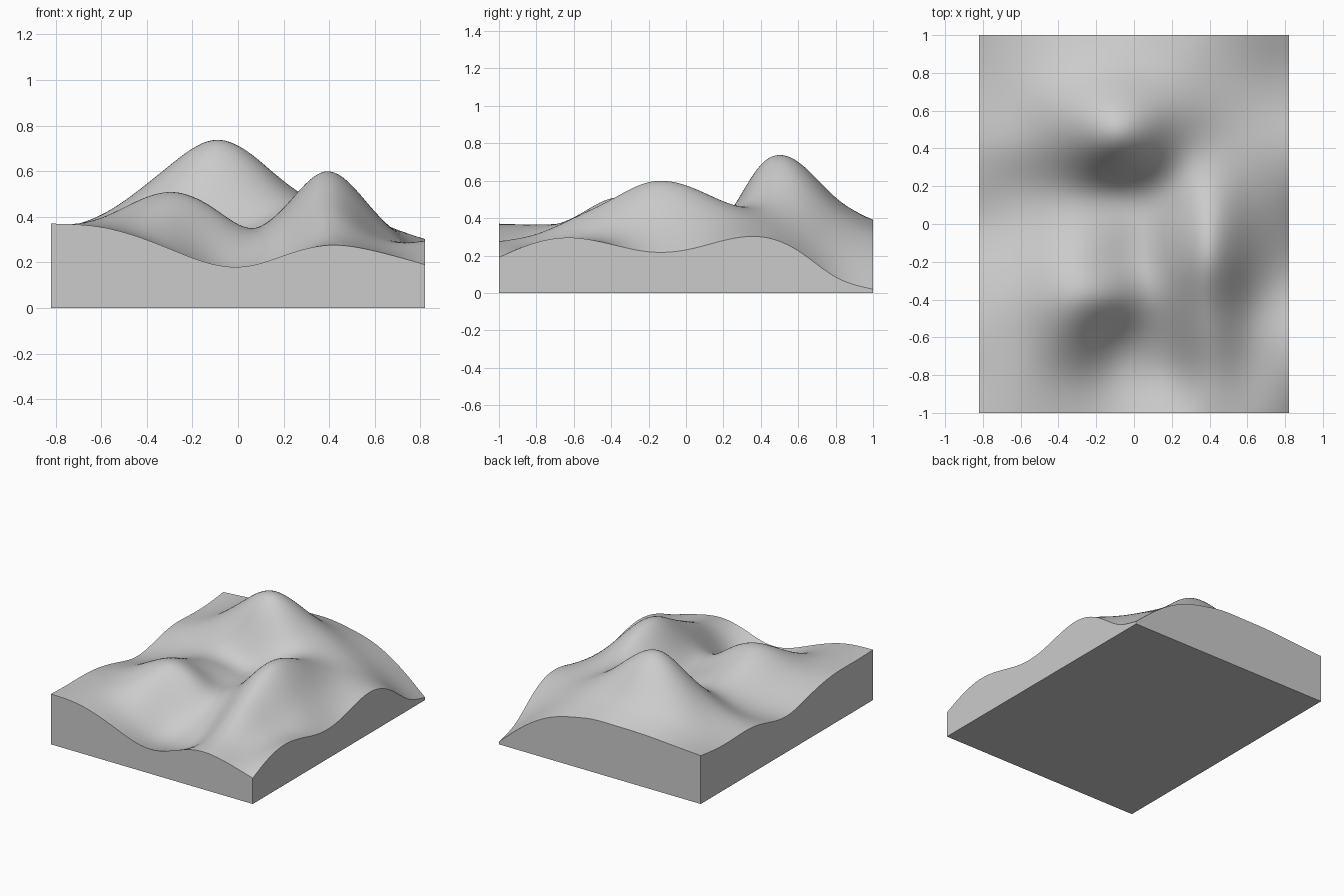
import bpy, bmesh, math

if "Cube" in bpy.data.objects:
    bpy.data.objects.remove(bpy.data.objects["Cube"])

# Terrain heights on a coarse control net: one row per y station, one value per x station
XS = [-.82, -.6, -.3, -.1, .05, .2, .39, .6, .82]
YS = [-1 + .2 * i for i in range(11)]
NET = [
    [.37, .355, .26, .19, .185, .23, .275, .25, .19],
    [.365, .36, .265, .16, .15, .19, .31, .27, .27],
    [.365, .38, .38, .25, .215, .265, .40, .31, .295],
    [.345, .395, .505, .425, .335, .375, .50, .35, .26],
    [.30, .355, .46, .39, .345, .435, .592, .41, .22],
    [.265, .305, .385, .35, .335, .43, .575, .42, .23],
    [.295, .32, .40, .39, .385, .42, .49, .395, .28],
    [.335, .395, .58, .685, .63, .52, .44, .37, .30],
    [.335, .405, .61, .70, .655, .55, .43, .325, .225],
    [.335, .385, .48, .51, .49, .45, .37, .25, .085],
    [.355, .37, .388, .39, .388, .365, .315, .20, .02],
]
NX, NY = 83, 101


def spline(xs, vs):
    """Natural cubic spline through the given stations."""
    n = len(xs)
    h = [xs[i + 1] - xs[i] for i in range(n - 1)]
    m, c, d = [0] * n, [0] * n, [0] * n
    for i in range(1, n - 1):
        r = 6 * ((vs[i + 1] - vs[i]) / h[i] - (vs[i] - vs[i - 1]) / h[i - 1])
        p = 2 * (h[i - 1] + h[i]) - h[i - 1] * c[i - 1]
        c[i] = h[i] / p
        d[i] = (r - h[i - 1] * d[i - 1]) / p
    for i in range(n - 2, 0, -1):
        m[i] = d[i] - c[i] * m[i + 1]

    def f(x):
        i = 0
        while i < n - 2 and x > xs[i + 1]:
            i += 1
        a, b = (xs[i + 1] - x) / h[i], (x - xs[i]) / h[i]
        return (a * vs[i] + b * vs[i + 1]
                + ((a ** 3 - a) * m[i] + (b ** 3 - b) * m[i + 1]) * h[i] ** 2 / 6)
    return f


# Rolling top surface
bm = bmesh.new()
rows = [spline(XS, r) for r in NET]
px = [-.82 + 1.64 * i / (NX - 1) for i in range(NX)]
py = [-1 + 2 * j / (NY - 1) for j in range(NY)]
top = [[None] * NY for _ in px]
for i, x in enumerate(px):
    column = spline(YS, [r(x) for r in rows])
    for j, y in enumerate(py):
        top[i][j] = bm.verts.new((x, y, max(column(y), .015)))
for i in range(NX - 1):
    for j in range(NY - 1):
        f = bm.faces.new((top[i][j], top[i + 1][j], top[i + 1][j + 1], top[i][j + 1]))
        f.smooth = True

# Straight cut sides and flat underside
rim = ([top[i][0] for i in range(NX - 1)] + [top[-1][j] for j in range(NY - 1)]
       + [top[i][-1] for i in range(NX - 1, 0, -1)] + [top[0][j] for j in range(NY - 1, 0, -1)])
foot = [bm.verts.new((v.co.x, v.co.y, 0)) for v in rim]
for k in range(len(rim)):
    n = (k + 1) % len(rim)
    bm.faces.new((foot[k], foot[n], rim[n], rim[k]))
bm.faces.new(foot[::-1])

mesh = bpy.data.meshes.new("terrain_block")
bm.to_mesh(mesh)
bm.free()
stone = bpy.data.materials.new("light_grey")
stone.diffuse_color = (.6, .6, .6, 1)
stone.use_nodes = True
stone.node_tree.nodes["Principled BSDF"].inputs["Base Color"].default_value = stone.diffuse_color
mesh.materials.append(stone)
terrain = bpy.data.objects.new("terrain_block", mesh)
bpy.context.collection.objects.link(terrain)
bpy.context.view_layer.objects.active = terrain
terrain.select_set(True)
bpy.ops.object.shade_smooth_by_angle(angle=math.radians(30))
